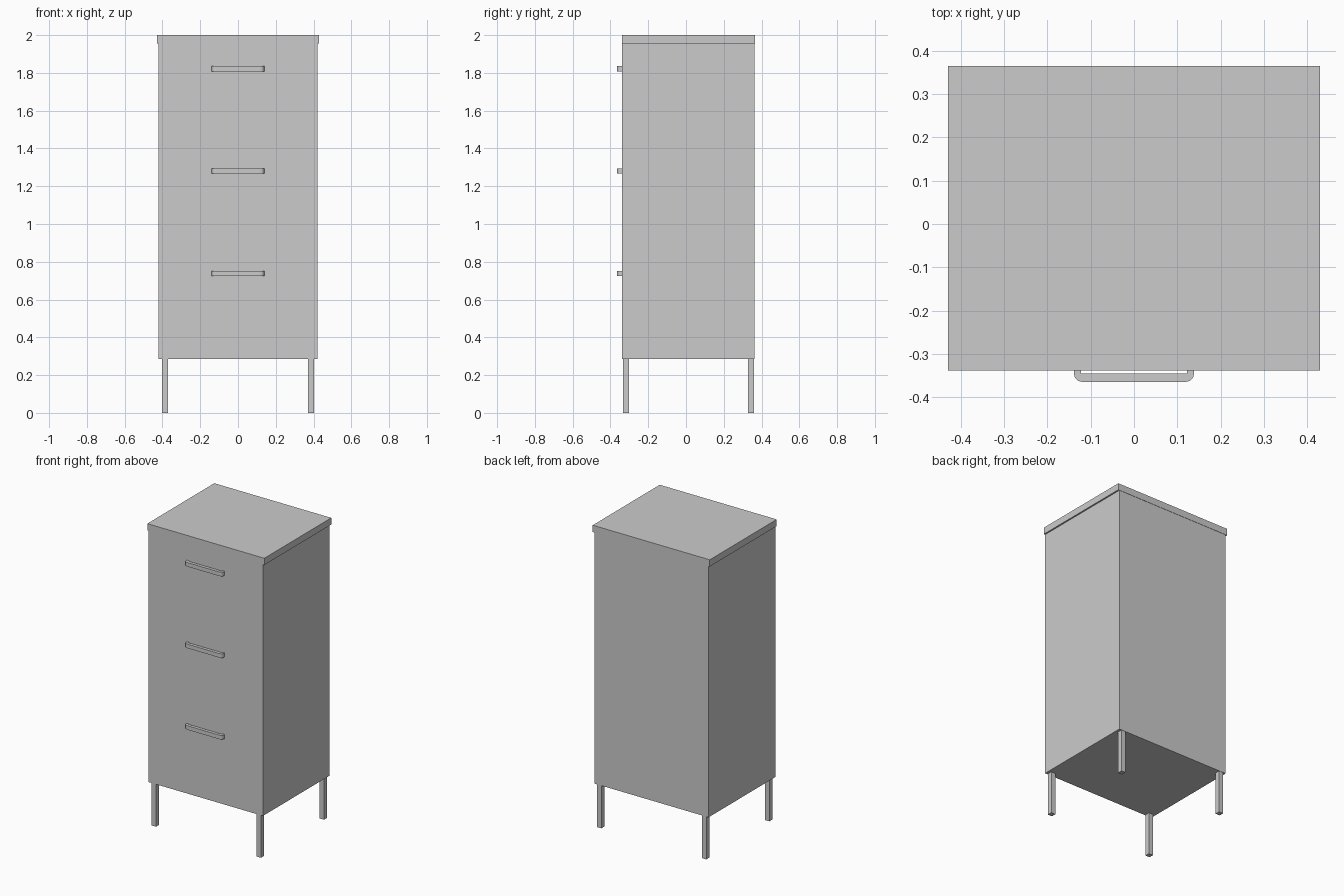
import bpy, bmesh, math

if "Cube" in bpy.data.objects:
    bpy.data.objects.remove(bpy.data.objects["Cube"])

FRONT, BACK = -0.338, 0.365


def new_object(name, bm):
    bmesh.ops.recalc_face_normals(bm, faces=bm.faces[:])
    mesh = bpy.data.meshes.new(name)
    bm.to_mesh(mesh)
    bm.free()
    obj = bpy.data.objects.new(name, mesh)
    bpy.context.collection.objects.link(obj)
    return obj


def box(name, x0, x1, y0, y1, z0, z1):
    bm = bmesh.new()
    bmesh.ops.create_cube(bm, size=1)
    for v in bm.verts:
        v.co = ((x0 + x1) / 2 + v.co.x * (x1 - x0),
                (y0 + y1) / 2 + v.co.y * (y1 - y0),
                (z0 + z1) / 2 + v.co.z * (z1 - z0))
    return new_object(name, bm)


def handle(name, z, height=0.027, half=0.139, reach=0.027, thick=0.02, radius=0.02):
    # U-shaped outline seen from above, with rounded outer corners
    tip = FRONT - reach
    right = [(half, FRONT)]
    for i in range(4):
        a = math.radians(30 * i)
        right.append((half - radius + radius * math.cos(a),
                      tip + radius - radius * math.sin(a)))
    inner = [(half - 0.017, FRONT), (half - 0.017, tip + thick)]
    outline = ([(-x, y) for x, y in right] + right[::-1]
               + inner + [(-x, y) for x, y in inner[::-1]])
    bm = bmesh.new()
    face = bm.faces.new([bm.verts.new((x, y, z - height / 2)) for x, y in outline])
    ext = bmesh.ops.extrude_face_region(bm, geom=[face])
    verts = [g for g in ext["geom"] if isinstance(g, bmesh.types.BMVert)]
    bmesh.ops.translate(bm, verts=verts, vec=(0, 0, height))
    return new_object(name, bm)


# Cabinet body and overhanging top
box("cabinet_body", -0.42, 0.42, FRONT, BACK - 0.002, 0.285, 1.955)
box("cabinet_top", -0.43, 0.43, FRONT, BACK, 1.955, 2.0)

# Four square legs
for side, x in (("left", -0.386), ("right", 0.386)):
    for end, y in (("front", -0.317), ("back", 0.345)):
        box(f"{end}_{side}_leg", x - 0.016, x + 0.016, y - 0.016, y + 0.016, 0, 0.285)

# Three drawer handles
for name, z in (("lower", 0.738), ("middle", 1.28), ("upper", 1.822)):
    handle(f"{name}_handle", z)
